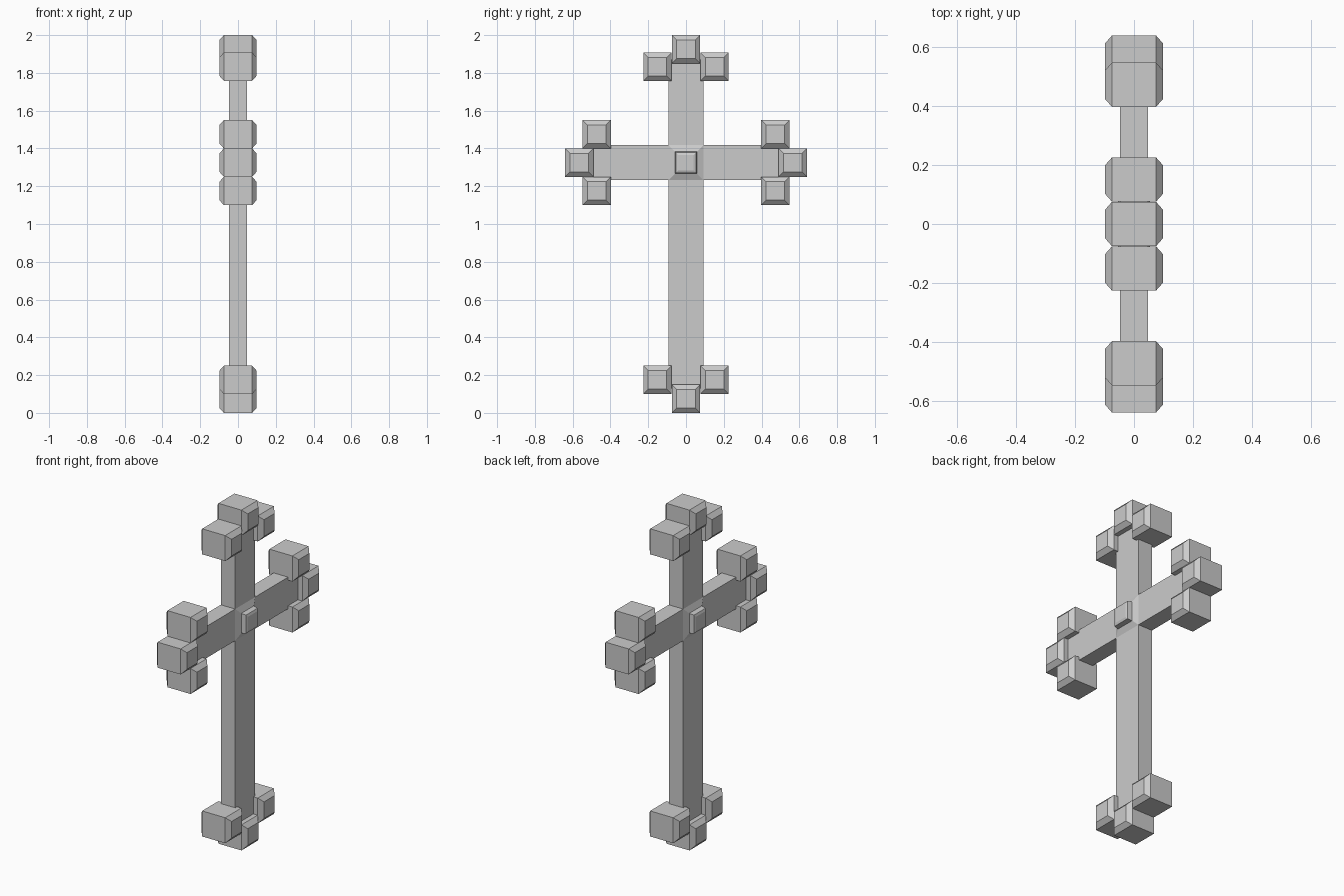
import bpy

cube = bpy.data.objects.get("Cube")
if cube:
    bpy.data.objects.remove(cube, do_unlink=True)

stone = bpy.data.materials.new("grey_stone")
stone.use_nodes = True
grey = (0.6, 0.6, 0.6, 1)
stone.diffuse_color = grey
stone.node_tree.nodes["Principled BSDF"].inputs["Base Color"].default_value = grey


def loft(name, sections, y=0, z=0):
    """Stack rectangles (x, half width, half height) along x and cap both ends."""
    verts, faces = [], []
    for x, w, h in sections:
        verts += [(x, -w, -h), (x, w, -h), (x, w, h), (x, -w, h)]
    for s in range(0, len(verts) - 4, 4):
        for i in range(4):
            j = (i + 1) % 4
            faces.append((s + i, s + j, s + j + 4, s + i + 4))
    n = len(verts)
    faces += [(3, 2, 1, 0), (n - 4, n - 3, n - 2, n - 1)]
    mesh = bpy.data.meshes.new(name)
    mesh.from_pydata(verts, [], faces)
    mesh.materials.append(stone)
    obj = bpy.data.objects.new(name, mesh)
    obj.location = (0, y, z)
    bpy.context.collection.objects.link(obj)
    return obj


def symmetric(half):
    """Mirror a half profile across x = 0."""
    return [(-x, w, h) for x, w, h in reversed(half)] + half


T, W, ARM_Z = 0.047, 0.093, 1.325

# Upright and cross arm
loft("upright_beam", symmetric([(T, W, 0.87)]), z=1.0)
loft("cross_arm", symmetric([(T, 0.5, W)]), z=ARM_Z)

# Stepped boss on both faces of the crossing
loft("centre_boss", symmetric([(T, W, W), (0.062, 0.058, 0.058),
                               (0.09, 0.054, 0.054), (0.095, 0.041, 0.041)]), z=ARM_Z)

# Chamfered blocks, three at each end of the cross
block = symmetric([(0.075, 0.075, 0.075), (0.098, 0.049, 0.049)])
for end, tip_z, pair_z in (("top", 1.925, 1.833), ("bottom", 0.075, 0.175)):
    loft(end + "_tip_block", block, 0, tip_z)
    for side, s in (("front", -1), ("back", 1)):
        loft(f"{end}_{side}_block", block, s * 0.151, pair_z)
for side, s in (("front", -1), ("back", 1)):
    loft(f"{side}_arm_tip_block", block, s * 0.565, ARM_Z)
    for level, dz in (("upper", 0.15), ("lower", -0.15)):
        loft(f"{side}_arm_{level}_block", block, s * 0.473, ARM_Z + dz)
